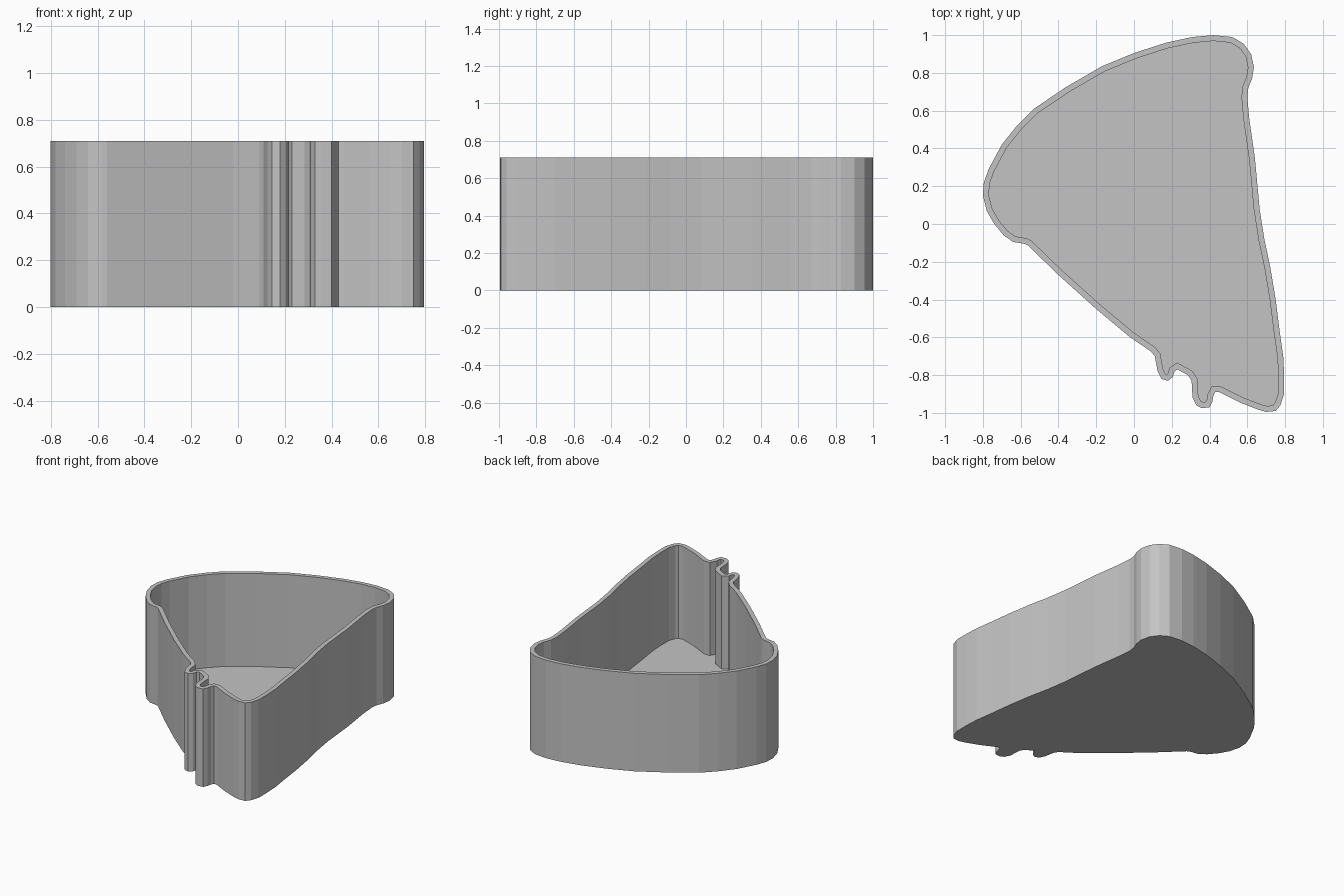
import bpy
import bmesh
from mathutils import Vector

HEIGHT = 0.71
WALL = 0.031
FLOOR = 0.036

cube = bpy.data.objects.get("Cube")
if cube:
    bpy.data.objects.remove(cube)

# Outline of the wedge, clockwise from above, in hundredths of a unit
crust_end = [(42, 100), (52, 99), (58, 95.5), (62, 90), (63.5, 83), (62.5, 77), (60.5, 72), (60, 67)]
straight_side = [(61, 56), (64, 35), (66.5, 8), (69, -8), (72, -22), (75, -40), (77, -56), (79, -70)]
tip = [(79.5, -80), (79.5, -90), (77.5, -96), (75, -99), (70, -99.5), (65, -98), (56, -94.5), (45, -89)]
long_drip = [(43, -89), (42, -91), (41.5, -94), (40, -97), (36, -97.5), (33, -96), (31, -92), (30.5, -83)]
short_drip = [(28.5, -80), (23, -77), (21.5, -78), (20.5, -81), (18, -83), (14.5, -82), (12.5, -78), (11, -70)]
slanted_side = [(9, -67.5), (-2, -60), (-20, -45), (-40, -27), (-56, -11.5)]
crust_start = [(-58, -10.5), (-64, -9.5), (-69, -6), (-74, 0), (-78, 7), (-80, 15), (-79.5, 22), (-77, 29)]
crust_arc = [(-70, 42), (-62, 52), (-53, 61), (-36, 72.5), (-17, 83.5), (0, 90.5), (17, 96), (31, 99)]

outline = [Vector(p) / 100 for p in
           crust_end + straight_side + tip + long_drip + short_drip
           + slanted_side + crust_start + crust_arc]


def inset(points, distance):
    """Offset a clockwise loop inwards with mitred corners."""
    result = []
    for i, point in enumerate(points):
        before = (point - points[i - 1]).normalized()
        after = (points[(i + 1) % len(points)] - point).normalized()
        n1 = Vector((before.y, -before.x))
        n2 = Vector((after.y, -after.x))
        middle = (n1 + n2).normalized()
        result.append(point + middle * distance / max(middle.dot(n1), 0.6))
    return result


def add_ring(bm, points, z):
    return [bm.verts.new((p.x, p.y, z)) for p in points]


def bridge(bm, ring_a, ring_b):
    for i in range(len(ring_a)):
        bm.faces.new((ring_a[i - 1], ring_a[i], ring_b[i], ring_b[i - 1]))


# Plain grey material
grey = bpy.data.materials.new("plain grey")
colour = (0.55, 0.55, 0.55, 1.0)
grey.diffuse_color = colour
grey.use_nodes = True
for node in grey.node_tree.nodes:
    if node.type == 'BSDF_PRINCIPLED':
        node.inputs["Base Color"].default_value = colour

# Open tray: outer wall, rim, inner wall, floor and underside
bm = bmesh.new()
inner = inset(outline, WALL)
rings = [add_ring(bm, outline, 0), add_ring(bm, outline, HEIGHT),
         add_ring(bm, inner, HEIGHT), add_ring(bm, inner, FLOOR)]
for lower, upper in zip(rings, rings[1:]):
    bridge(bm, lower, upper)
bm.faces.new(rings[0])
bm.faces.new(rings[-1])
bmesh.ops.recalc_face_normals(bm, faces=bm.faces)

mesh = bpy.data.meshes.new("wedge_tray")
bm.to_mesh(mesh)
bm.free()
mesh.materials.append(grey)
tray = bpy.data.objects.new("wedge_tray", mesh)
bpy.context.collection.objects.link(tray)
